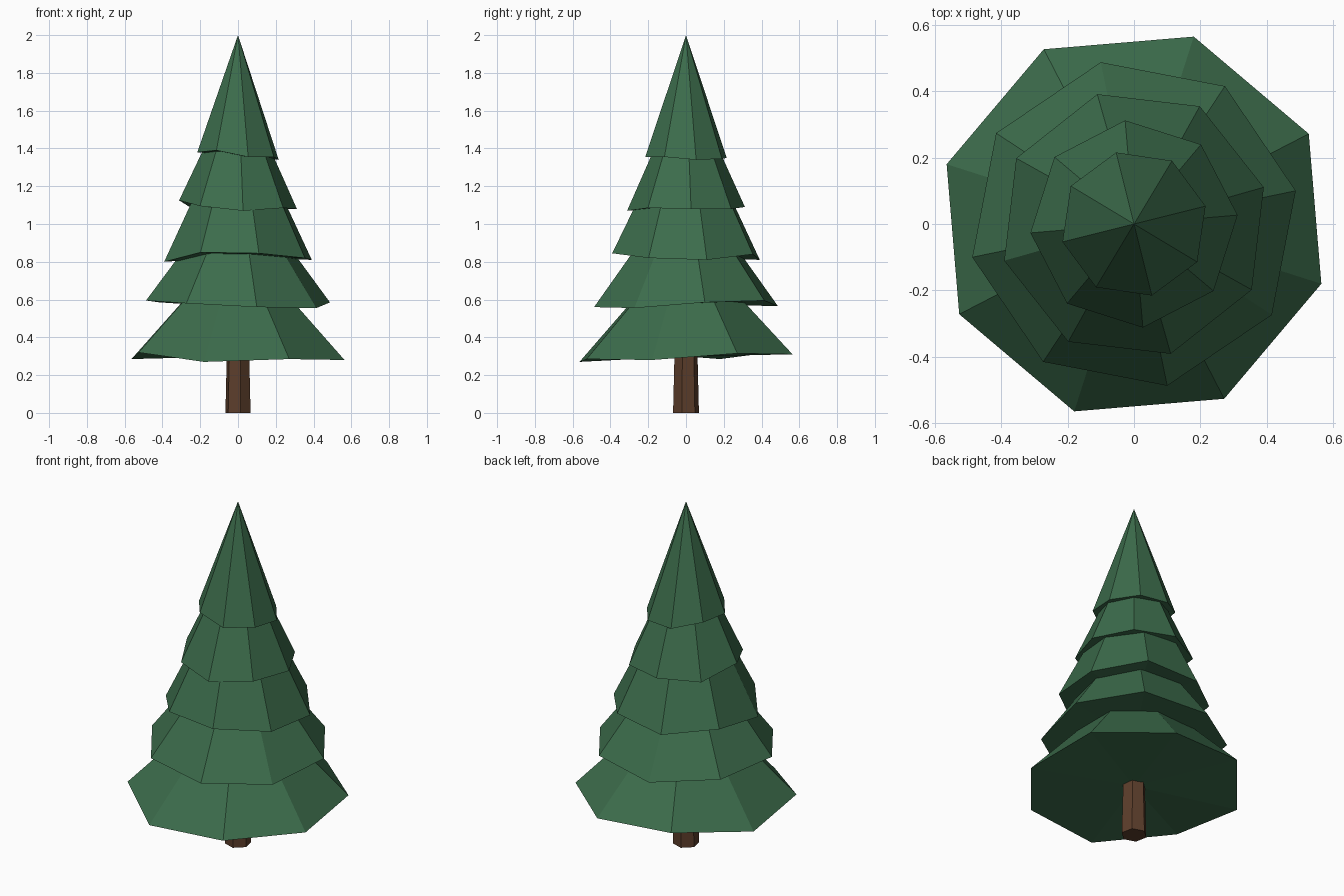
import bpy
import bmesh
from math import cos, sin, radians, tau

SIDES = 8

cube = bpy.data.objects.get("Cube")
if cube:
    bpy.data.objects.remove(cube, do_unlink=True)


def make_material(name, colour):
    mat = bpy.data.materials.new(name)
    mat.use_nodes = True
    rgba = (*colour, 1.0)
    mat.diffuse_color = rgba
    shader = mat.node_tree.nodes["Principled BSDF"]
    shader.inputs["Base Color"].default_value = rgba
    shader.inputs["Roughness"].default_value = 0.9
    return mat


def add_object(name, bm, material):
    bmesh.ops.recalc_face_normals(bm, faces=bm.faces[:])
    mesh = bpy.data.meshes.new(name)
    bm.to_mesh(mesh)
    bm.free()
    mesh.materials.append(material)
    obj = bpy.data.objects.new(name, mesh)
    bpy.context.scene.collection.objects.link(obj)
    return obj


def ring(bm, radius, turn, heights):
    """One closed ring of vertices, each at its own height."""
    count = len(heights)
    angles = [radians(turn) + tau * i / count for i in range(count)]
    return [bm.verts.new((radius * cos(a), radius * sin(a), z))
            for a, z in zip(angles, heights)]


def add_tier(name, radius, turn, apex, rim_heights, material):
    """Faceted cone with an uneven rim and a closed underside."""
    bm = bmesh.new()
    rim = ring(bm, radius, turn, rim_heights)
    tip = bm.verts.new((0, 0, apex))
    middle = bm.verts.new((0, 0, sum(rim_heights) / SIDES))
    for a, b in zip(rim, rim[1:] + rim[:1]):
        bm.faces.new((a, b, tip))
        bm.faces.new((b, a, middle))
    return add_object(name, bm, material)


def add_trunk(name, base_radius, top_radius, height, turn, sides, material):
    """Tapered prism."""
    bm = bmesh.new()
    low = ring(bm, base_radius, turn, [0] * sides)
    high = ring(bm, top_radius, turn, [height] * sides)
    for i in range(sides):
        j = (i + 1) % sides
        bm.faces.new((low[i], low[j], high[j], high[i]))
    bm.faces.new(low[::-1])
    bm.faces.new(high)
    return add_object(name, bm, material)


needles = make_material("needle green", (0.045, 0.150, 0.071))
bark = make_material("bark brown", (0.107, 0.048, 0.024))

# Trunk
add_trunk("trunk", 0.07, 0.06, 0.4, 42, 6, bark)

# Foliage tiers, bottom to top: radius, turn, apex height, rim heights
tiers = {
    "bottom_tier": (0.592, 27.3, 0.92,
                    (0.315, 0.31, 0.33, 0.285, 0.32, 0.27, 0.285, 0.28)),
    "lower_tier": (0.497, 11.6, 1.25,
                   (0.585, 0.595, 0.565, 0.585, 0.595, 0.58, 0.56, 0.555)),
    "middle_tier": (0.406, 15.8, 1.65,
                    (0.81, 0.84, 0.81, 0.835, 0.8, 0.85, 0.845, 0.82)),
    "upper_tier": (0.313, 4.9, 1.78,
                   (1.08, 1.08, 1.09, 1.08, 1.125, 1.095, 1.07, 1.085)),
    "top_tier": (0.222, 14, 2.0,
                 (1.34, 1.345, 1.35, 1.385, 1.38, 1.39, 1.355, 1.355)),
}
for name, (radius, turn, apex, rim_heights) in tiers.items():
    add_tier(name, radius, turn, apex, rim_heights, needles)
